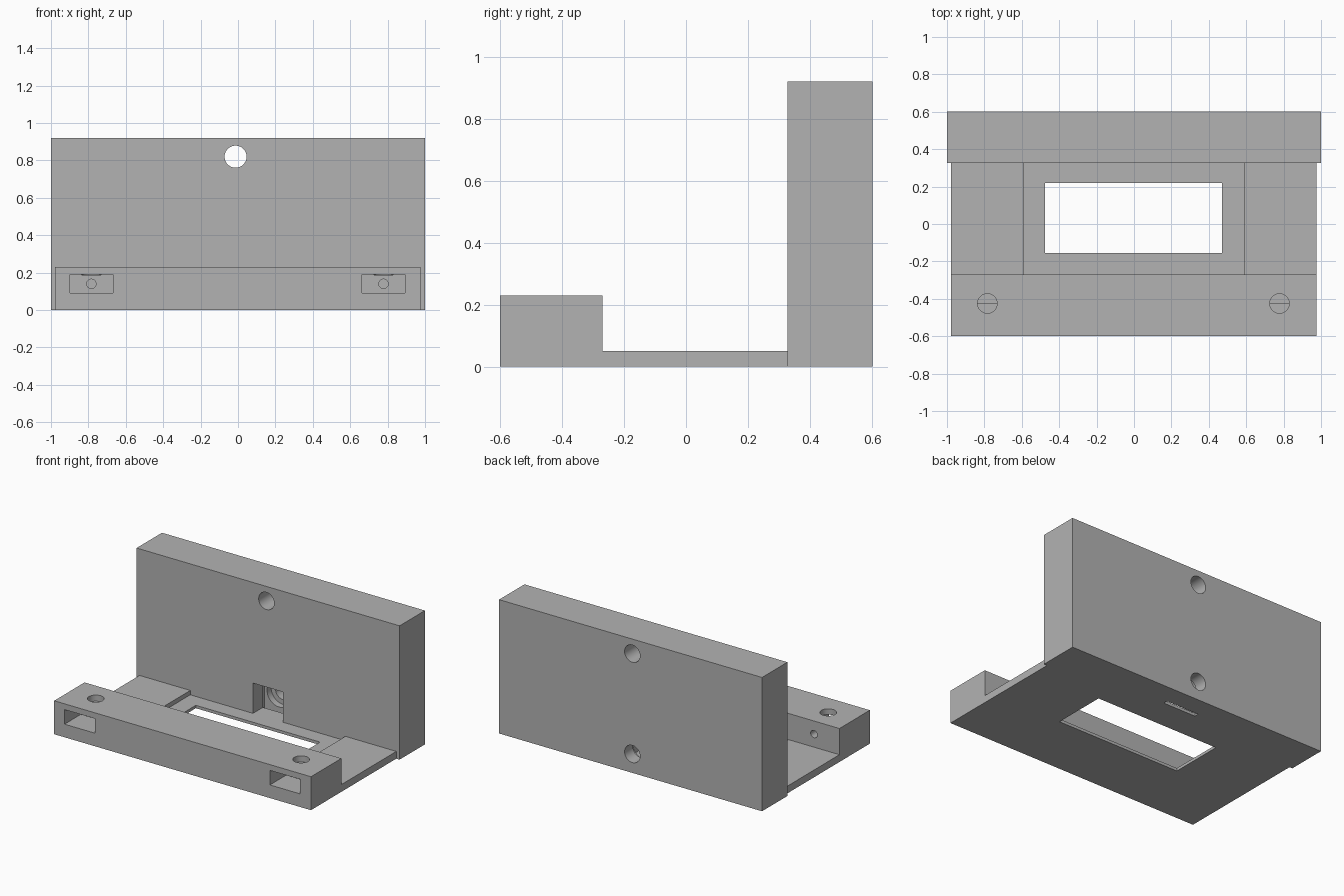
import bpy
import bmesh
from math import pi
from mathutils import Matrix, Vector

if "Cube" in bpy.data.objects:
    bpy.data.objects.remove(bpy.data.objects["Cube"], do_unlink=True)

grey = bpy.data.materials.new("plain grey")
grey.use_nodes = True
COLOUR = (0.45, 0.45, 0.45, 1)
grey.diffuse_color = COLOUR
grey.node_tree.nodes["Principled BSDF"].inputs["Base Color"].default_value = COLOUR


def finish(bm, name):
    bmesh.ops.recalc_face_normals(bm, faces=bm.faces)
    mesh = bpy.data.meshes.new(name)
    bm.to_mesh(mesh)
    bm.free()
    mesh.materials.append(grey)
    obj = bpy.data.objects.new(name, mesh)
    bpy.context.collection.objects.link(obj)
    return obj


def box(name, x, y, z):
    """Box from (low, high) ranges on each axis."""
    bm = bmesh.new()
    size = Vector([r[1] - r[0] for r in (x, y, z)])
    mid = Vector([(r[0] + r[1]) / 2 for r in (x, y, z)])
    bmesh.ops.create_cube(bm, size=1, matrix=Matrix.Translation(mid) @ Matrix.Diagonal(size).to_4x4())
    return finish(bm, name)


def rod(name, axis, centre, span, radius):
    """Cylinder along y or z; centre gives the other two coordinates."""
    bm = bmesh.new()
    mid = (span[0] + span[1]) / 2
    if axis == "y":
        place = Matrix.Translation((centre[0], mid, centre[1])) @ Matrix.Rotation(pi / 2, 4, "X")
    else:
        place = Matrix.Translation((centre[0], centre[1], mid))
    bmesh.ops.create_cone(bm, cap_ends=True, segments=48, radius1=radius, radius2=radius,
                          depth=span[1] - span[0], matrix=place)
    return finish(bm, name)


def cut(obj, cutters):
    """Subtract every cutter, bake the result and drop the cutters."""
    for c in cutters:
        c.hide_render = True
        m = obj.modifiers.new("cut", "BOOLEAN")
        m.operation = "DIFFERENCE"
        m.solver = "EXACT"
        m.object = c
    graph = bpy.context.evaluated_depsgraph_get()
    graph.update()
    mesh = bpy.data.meshes.new_from_object(obj.evaluated_get(graph))
    obj.modifiers.clear()
    obj.data = mesh
    mesh.materials.clear()
    mesh.materials.append(grey)
    for c in cutters:
        bpy.data.objects.remove(c, do_unlink=True)
    bpy.ops.object.select_all(action="DESELECT")
    obj.select_set(True)
    bpy.context.view_layer.objects.active = obj
    bpy.ops.object.shade_smooth_by_angle(angle=pi / 6)


# Base tray: front bar and floor plate as one side profile
FRONT, BAR_BACK, WALL = -0.6, -0.27, 0.327
PROFILE = [(FRONT, 0), (WALL, 0), (WALL, 0.05), (BAR_BACK, 0.05), (BAR_BACK, 0.23), (FRONT, 0.23)]
bm = bmesh.new()
face = bm.faces.new([bm.verts.new((-0.978, y, z)) for y, z in PROFILE])
ext = bmesh.ops.extrude_face_region(bm, geom=[face])
bmesh.ops.translate(bm, vec=(1.953, 0, 0),
                    verts=[v for v in ext["geom"] if isinstance(v, bmesh.types.BMVert)])
base = finish(bm, "base_tray")

# Sunken floor, window, and the pocket with its two holes at each end of the bar
cutters = [
    box("floor_recess", (-0.592, 0.588), (BAR_BACK, 0.5), (0.02, 0.1)),
    box("window", (-0.475, 0.47), (-0.155, 0.22), (-0.1, 0.1)),
]
for x in (-0.784, 0.778):
    cutters += [
        box("pocket", (x - 0.115, x + 0.115), (-0.8, -0.425), (0.09, 0.19)),
        rod("top_hole", "z", (x, -0.425), (0.188, 0.4), 0.052),
        rod("cable_hole", "y", (x, 0.14), (-0.45, -0.2), 0.025),
    ]
cut(base, cutters)

# Back wall with upper hole, notch, thin slot and stepped lower hole
wall = box("back_wall", (-1, 1), (WALL, 0.602), (0, 0.92))
HOLE_X = -0.013
cut(wall, [
    rod("upper_hole", "y", (HOLE_X, 0.82), (0.1, 0.8), 0.059),
    box("notch", (-0.115, 0.115), (0.2, 0.45), (0.02, 0.228)),
    box("slot", (-0.125, 0.125), (0.435, 0.465), (-0.1, 0.231)),
    rod("counterbore", "y", (HOLE_X, 0.13), (0.455, 0.51), 0.092),
    rod("lower_hole", "y", (HOLE_X, 0.13), (0.49, 0.8), 0.059),
])
